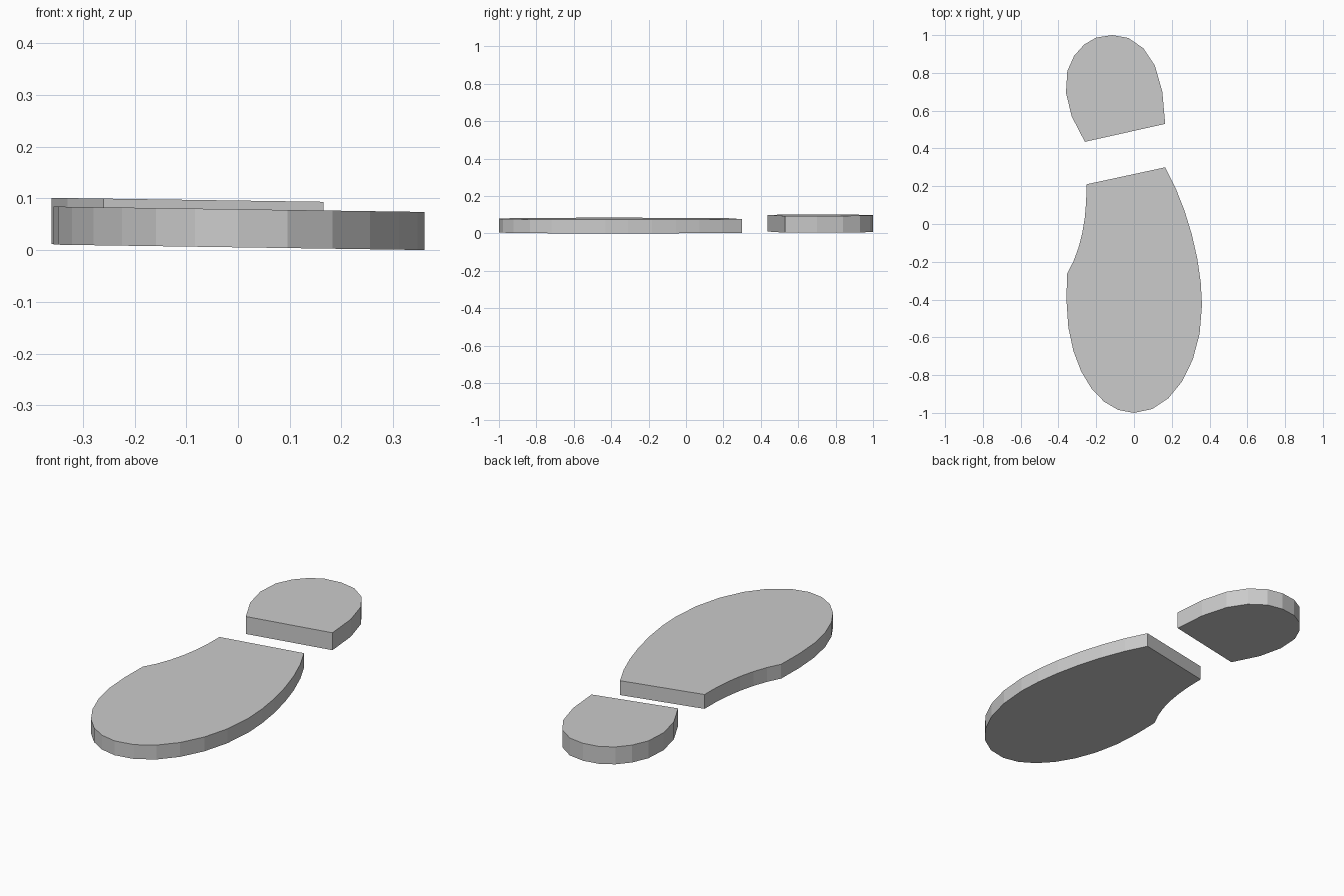
import bpy, bmesh
from mathutils import Vector
from mathutils.geometry import interpolate_bezier

if "Cube" in bpy.data.objects:
    bpy.data.objects.remove(bpy.data.objects["Cube"])

TILT = -0.0145  # both slabs lean slightly across x


def arc(p0, h0, h1, p1, n):
    """n straight steps along a bezier, end point left out."""
    pts = interpolate_bezier(*[Vector((*p, 0)) for p in (p0, h0, h1, p1)], n + 1)
    return [(p.x, p.y) for p in pts[:-1]]


def slab(name, outline, bottom, top):
    """Extrude an outline between two tilted planes."""
    bm = bmesh.new()
    face = bm.faces.new([bm.verts.new((x, y, bottom)) for x, y in outline])
    new = bmesh.ops.extrude_face_region(bm, geom=[face])["geom"]
    for v in new:
        if isinstance(v, bmesh.types.BMVert):
            v.co.z = top
    for v in bm.verts:
        v.co.z += TILT * v.co.x
    bmesh.ops.recalc_face_normals(bm, faces=bm.faces)
    mesh = bpy.data.meshes.new(name)
    bm.to_mesh(mesh)
    bm.free()
    obj = bpy.data.objects.new(name, mesh)
    bpy.context.collection.objects.link(obj)
    return obj


# Front sole: outer side, rounded tip, inner side, concave arch
sole = (
    arc((0.165, 0.30), (0.28, 0.10), (0.36, -0.20), (0.36, -0.43), 6)
    + arc((0.36, -0.43), (0.36, -0.745), (0.20, -1), (0, -1), 6)
    + arc((0, -1), (-0.20, -1), (-0.357, -0.74), (-0.357, -0.41), 7)
    + [(-0.357, -0.41)]
    + arc((-0.355, -0.265), (-0.28, -0.14), (-0.248, 0.03), (-0.252, 0.21), 6)
    + [(-0.252, 0.21)]
)
slab("front_sole", sole, 0.0054, 0.0790)

# Heel: separate rounded pad with a slanted straight edge
heel = [
    (-0.26, 0.435), (-0.33, 0.57), (-0.36, 0.695), (-0.353, 0.81),
    (-0.317, 0.89), (-0.264, 0.95), (-0.20, 0.987), (-0.115, 1.0),
    (-0.03, 0.985), (0.05, 0.93), (0.11, 0.84), (0.15, 0.70), (0.165, 0.53),
]
slab("heel", heel, 0.0065, 0.0958)
